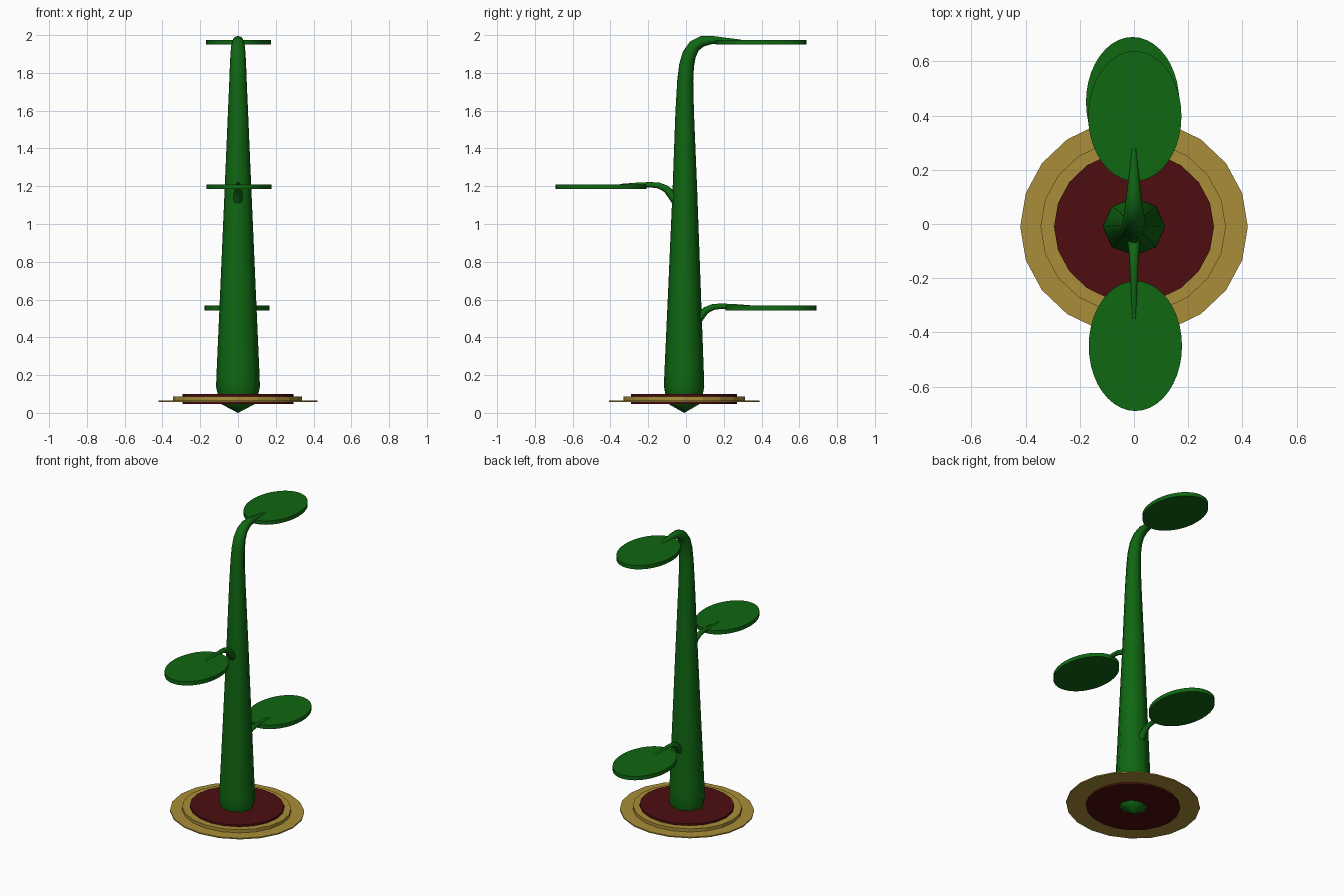
import bpy, bmesh, math
from mathutils import Vector

if "Cube" in bpy.data.objects:
    bpy.data.objects.remove(bpy.data.objects["Cube"])


def material(name, rgb):
    m = bpy.data.materials.new(name)
    m.diffuse_color = (*rgb, 1)
    m.use_nodes = True
    m.node_tree.nodes["Principled BSDF"].inputs["Base Color"].default_value = m.diffuse_color
    return m


GREEN = material("leaf green", (0.005, 0.135, 0.006))
GOLD = material("dull gold", (0.40, 0.27, 0.04))
RED = material("dark red", (0.075, 0.004, 0.005))


def finish(bm, name, mat, angle):
    bmesh.ops.remove_doubles(bm, verts=bm.verts, dist=1e-5)
    bmesh.ops.recalc_face_normals(bm, faces=bm.faces)
    mesh = bpy.data.meshes.new(name)
    bm.to_mesh(mesh)
    bm.free()
    mesh.materials.append(mat)
    ob = bpy.data.objects.new(name, mesh)
    bpy.context.collection.objects.link(ob)
    bpy.ops.object.select_all(action='DESELECT')
    ob.select_set(True)
    bpy.context.view_layer.objects.active = ob
    if angle:
        bpy.ops.object.shade_smooth_by_angle(angle=math.radians(angle))
    return ob


def disc(name, mat, centre, rx, ry, z0, z1, sides, angle=0):
    """Flat elliptical plate between two heights."""
    bm = bmesh.new()
    bmesh.ops.create_cone(bm, cap_ends=True, segments=sides,
                          radius1=1, radius2=1, depth=1)
    for v in bm.verts:
        a = math.atan2(v.co.y, v.co.x)
        # keep a corner of the polygon on the x axis
        v.co = (centre[0] + rx * math.cos(a), centre[1] + ry * math.sin(a),
                z1 if v.co.z > 0 else z0)
    return finish(bm, name, mat, angle)


def tube(name, mat, path, squash=1.0, sides=8, angle=60):
    """Tapered tube along (y, z, radius) points in the x = 0 plane."""
    bm = bmesh.new()
    pts = [Vector((0, y, z)) for y, z, r in path]
    rings = []
    for i, (y, z, r) in enumerate(path):
        t = (pts[min(i + 1, len(pts) - 1)] - pts[max(i - 1, 0)]).normalized()
        side = Vector((0, t.z, -t.y))
        ring = []
        for k in range(sides):
            a = math.tau * k / sides
            ring.append(bm.verts.new(pts[i] + Vector((r * math.cos(a), 0, 0))
                                     + side * (r * squash * math.sin(a))))
        rings.append(ring)
    for a, b in zip(rings, rings[1:]):
        for k in range(sides):
            n = (k + 1) % sides
            bm.faces.new((a[k], a[n], b[n], b[k]))
    bm.faces.new(rings[0])
    bm.faces.new(rings[-1])
    return finish(bm, name, mat, angle)


# Round base: soil plug inside two gold rims
disc("soil", RED, (0, -0.01), 0.295, 0.28, 0.047, 0.1, 20)
disc("inner_rim", GOLD, (-0.003, -0.01), 0.342, 0.322, 0.058, 0.087, 20)
disc("outer_rim", GOLD, (0, -0.01), 0.42, 0.398, 0.058, 0.066, 20)

# Trunk with a pointed root, a long taper and a bent tip
tube("trunk", GREEN, [
    (-0.01, 0.0, 0.0005), (-0.01, 0.05, 0.095), (-0.01, 0.1, 0.108),
    (-0.01, 0.14, 0.116), (-0.01, 0.2, 0.114), (-0.008, 0.65, 0.094),
    (-0.006, 1.2, 0.070), (-0.007, 1.6, 0.053), (-0.004, 1.76, 0.046),
    (0.003, 1.84, 0.043), (0.018, 1.9, 0.040), (0.045, 1.943, 0.036),
    (0.085, 1.967, 0.031), (0.135, 1.974, 0.024), (0.2, 1.971, 0.018),
    (0.29, 1.968, 0.009)], squash=0.92)

# Curved leaf stalk, given its side (+1 back, -1 front) and leaf height
STALK = [(0.045, -0.085, 0.026), (0.075, -0.045, 0.023), (0.105, -0.012, 0.019),
         (0.145, 0.006, 0.016), (0.19, 0.010, 0.014), (0.26, 0.009, 0.012),
         (0.35, 0.006, 0.008)]
for name, s, z in (("lower_stalk", 1, 0.555), ("middle_stalk", -1, 1.198)):
    tube(name, GREEN, [(s * y, z + h, r) for y, h, r in STALK])

# Oval leaves
for name, x, y, z in (("lower_leaf", -0.005, 0.45, 0.555),
                      ("middle_leaf", 0.005, -0.45, 1.197),
                      ("top_leaf", 0.003, 0.398, 1.962)):
    disc(name, GREEN, (x, y), 0.172, 0.24, z - 0.013, z + 0.013, 40, 40)
